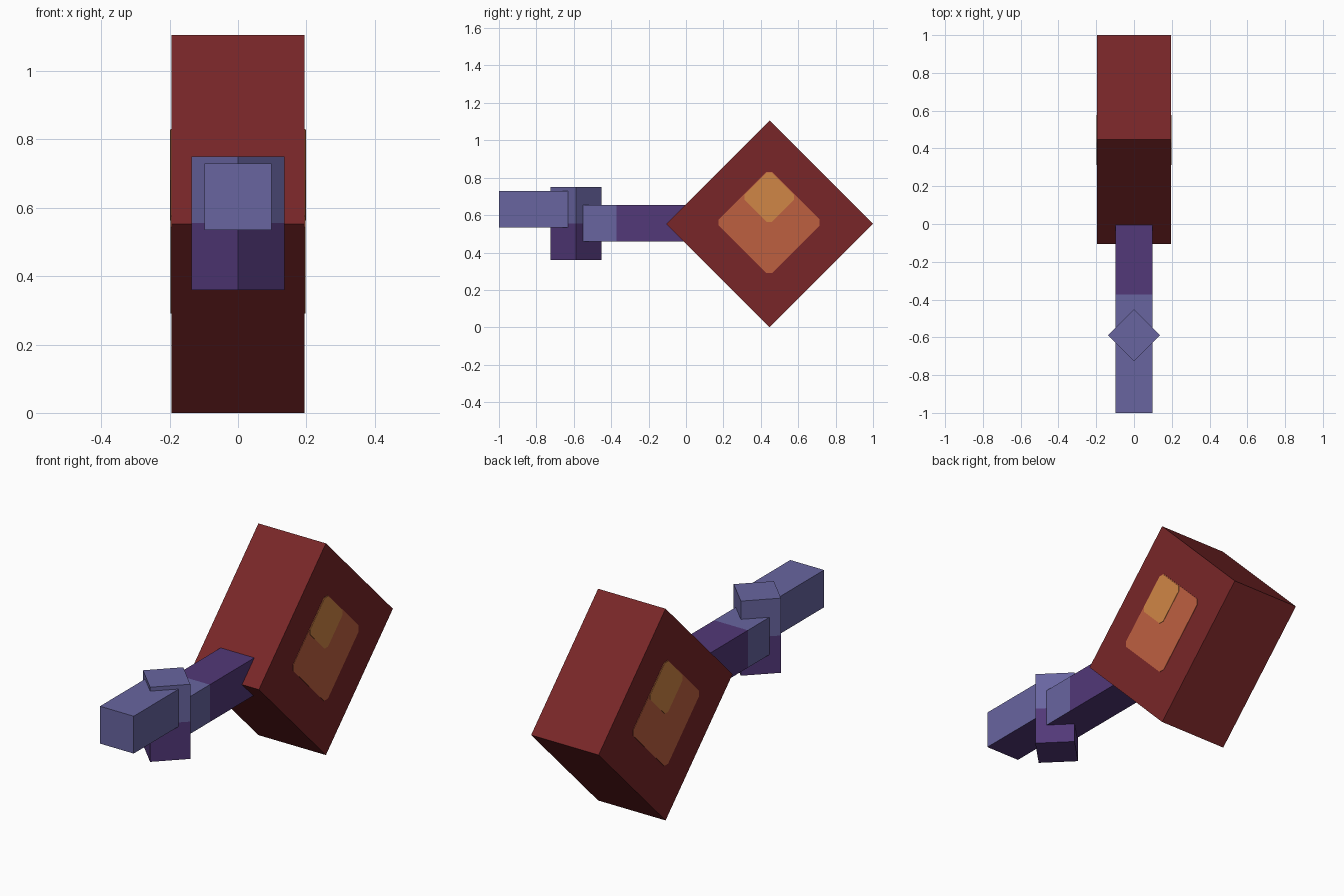
import bpy, bmesh, math
from mathutils import Matrix, Vector

if "Cube" in bpy.data.objects:
    bpy.data.objects.remove(bpy.data.objects["Cube"])


def material(name, hex_colour):
    """Flat material from an sRGB hex colour."""
    rgb = [int(hex_colour[i:i + 2], 16) / 255 for i in (0, 2, 4)]
    lin = [c / 12.92 if c <= 0.04045 else ((c + 0.055) / 1.055) ** 2.4 for c in rgb]
    m = bpy.data.materials.new(name)
    m.diffuse_color = (*lin, 1)
    m.use_nodes = True
    m.node_tree.nodes["Principled BSDF"].inputs["Base Color"].default_value = m.diffuse_color
    return m


RED = material("dark red", "782628")
ORANGE = material("burnt orange", "BE6040")
YELLOW = material("amber", "D08646")
BLUE = material("slate blue", "6865A0")
PURPLE = material("deep purple", "523878")


def finish(name, bm, mats, rule=None):
    bmesh.ops.recalc_face_normals(bm, faces=bm.faces)
    if rule:
        for f in bm.faces:
            f.material_index = rule(f.calc_center_median(), f.normal)
    mesh = bpy.data.meshes.new(name)
    bm.to_mesh(mesh)
    bm.free()
    for m in mats:
        mesh.materials.append(m)
    obj = bpy.data.objects.new(name, mesh)
    bpy.context.collection.objects.link(obj)
    return obj


def box(name, centre, size, mats, axis="Z", angle=0, cut=None, rule=None):
    """Box turned about one axis, optionally split by a plane (point, normal)."""
    bm = bmesh.new()
    mat = (Matrix.Translation(centre) @ Matrix.Rotation(math.radians(angle), 4, axis)
           @ Matrix.Diagonal((*size, 1)))
    bmesh.ops.create_cube(bm, size=1, matrix=mat)
    if cut:
        bmesh.ops.bisect_plane(bm, geom=bm.verts[:] + bm.edges[:] + bm.faces[:],
                               plane_co=cut[0], plane_no=cut[1])
    return finish(name, bm, mats, rule)


def plate(name, side, y, z, half, clip, thick, mat):
    """Thin diamond with clipped corners on a side of the head."""
    bm = bmesh.new()
    verts = []
    for i in range(4):
        a = math.radians(90 * i)
        out = Vector((math.cos(a), math.sin(a)))
        across = Vector((-out.y, out.x))
        for s in (-1, 1):
            p = out * half + across * s * clip
            verts.append(bm.verts.new((side * HALF_W, y + p.x, z + p.y)))
    face = bm.faces.new(verts)
    new = bmesh.ops.extrude_face_region(bm, geom=[face])["geom"]
    bmesh.ops.translate(bm, vec=(side * thick, 0, 0),
                        verts=[v for v in new if isinstance(v, bmesh.types.BMVert)])
    return finish(name, bm, [mat])


HALF_W = 0.195

# Large block standing on its edge
box("hammer_head", (0, 0.447, 0.553), (2 * HALF_W, 0.782, 0.782), [RED], "X", 45)

# Painted diamonds on both sides of the block
for side, label in ((1, "right"), (-1, "left")):
    plate("orange_diamond_" + label, side, 0.445, 0.56, 0.27, 0.016, 0.002, ORANGE)
    plate("amber_diamond_" + label, side, 0.445, 0.695, 0.132, 0.014, 0.004, YELLOW)

# Rear arm: blue front end, purple towards the block, purple underside
box("rear_arm", (0, -0.275, 0.557), (0.195, 0.55, 0.195), [BLUE, PURPLE],
    cut=((0, -0.372, 0), (0, 1, 0)),
    rule=lambda c, n: int(c.y > -0.372 or n.z < -0.5))

# Upright joint turned by 45 degrees: blue above, purple below
box("upright_joint", (0, -0.589, 0.555), (0.193, 0.193, 0.39), [BLUE, PURPLE], "Z", 45,
    cut=((0, 0, 0.555), (0, 0, 1)),
    rule=lambda c, n: int(c.z < 0.555))

# Front arm: blue with purple underside
box("front_arm", (0, -0.815, 0.632), (0.195, 0.37, 0.195), [BLUE, PURPLE],
    rule=lambda c, n: int(n.z < -0.5))
